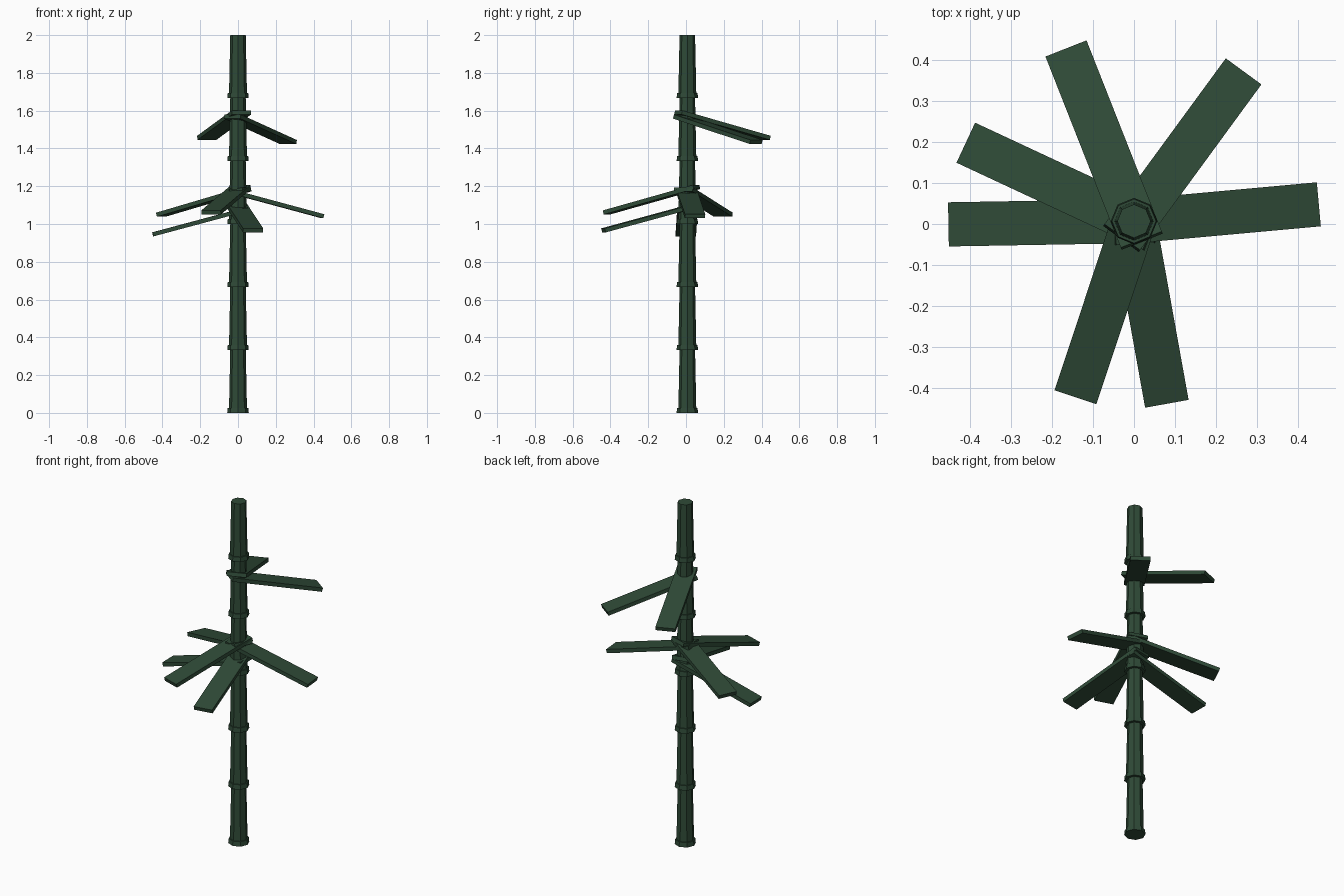
import bpy, math
from mathutils import Matrix, Vector

if "Cube" in bpy.data.objects:
    bpy.data.objects.remove(bpy.data.objects["Cube"])

CY = 0.007           # stalk axis offset in y
SEG = 2.0 / 6        # stalk section height
TILT = math.radians(15)

green = bpy.data.materials.new("dark_green")
green.diffuse_color = (0.028, 0.068, 0.038, 1)
green.use_nodes = True
green.node_tree.nodes["Principled BSDF"].inputs["Base Color"].default_value = green.diffuse_color


def cone(name, r1, r2, z, h):
    bpy.ops.mesh.primitive_cone_add(vertices=8, radius1=r1, radius2=r2, depth=h,
                                    location=(0, CY, z + h / 2))
    ob = bpy.context.object
    ob.name = name
    ob.data.materials.append(green)


def leaf(name, angle, z):
    # flat board crossing the stalk axis at height z and drooping outward
    bpy.ops.mesh.primitive_cube_add(size=1)
    ob = bpy.context.object
    ob.name = name
    ob.data.transform(Matrix.Translation(Vector((0, CY, z)))
                      @ Matrix.Rotation(math.radians(angle), 4, 'Z')
                      @ Matrix.Rotation(TILT, 4, 'Y')
                      @ Matrix.Translation(Vector((0.207, 0, 0)))
                      @ Matrix.Diagonal((0.52, 0.108, 0.022, 1)))
    ob.data.materials.append(green)


# stalk sections, each with a collar at its foot
for i in range(6):
    cone(f"stalk_section_{i + 1}", 0.048, 0.041, i * SEG, SEG)
    cone(f"stalk_collar_{i + 1}", 0.057, 0.054, i * SEG, 0.027)

# leaves: heading in degrees, height at the stalk axis
for i, (a, z) in enumerate([(111.5, 1.577), (53.8, 1.555), (5.2, 1.162),
                            (-79.8, 1.087), (-108.4, 1.182),
                            (181, 1.066), (155, 1.170)]):
    leaf(f"leaf_{i + 1}", a, z)
